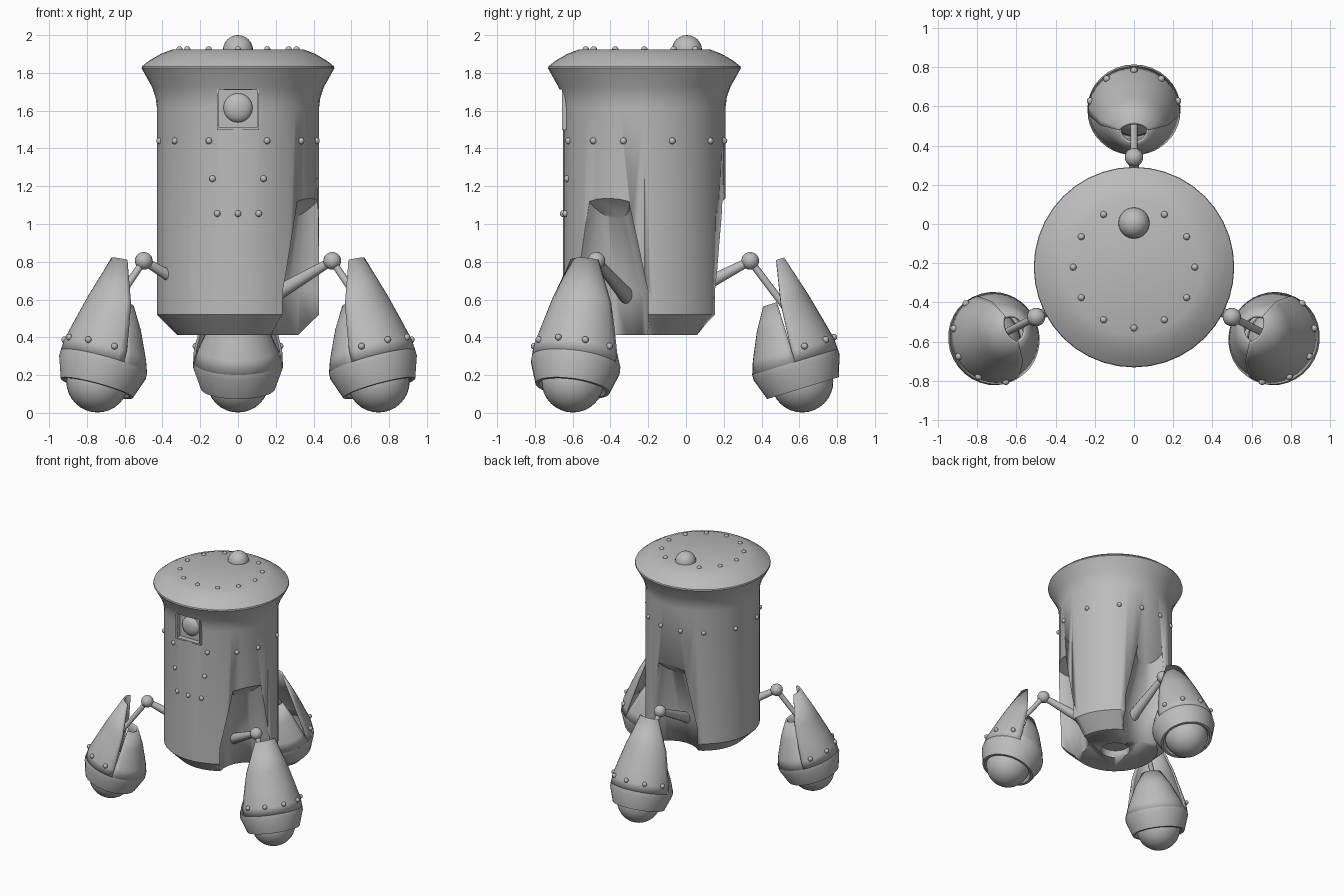
import bpy, bmesh, math
from mathutils import Vector, Matrix

if "Cube" in bpy.data.objects:
    bpy.data.objects.remove(bpy.data.objects["Cube"])

CY = -0.22                                   # body axis lies at y = CY
LEGS = {"rear": 90, "right": -27, "left": 207}
metal = bpy.data.materials.new("grey metal")
metal.diffuse_color = (0.5, 0.5, 0.5, 1)
metal.use_nodes = True
metal.node_tree.nodes["Principled BSDF"].inputs["Base Color"].default_value = metal.diffuse_color


def finish(name, bm, smooth=35):
    bmesh.ops.recalc_face_normals(bm, faces=bm.faces)
    me = bpy.data.meshes.new(name)
    bm.to_mesh(me)
    bm.free()
    ob = bpy.data.objects.new(name, me)
    bpy.context.collection.objects.link(ob)
    me.materials.append(metal)
    if smooth:
        bpy.ops.object.select_all(action='DESELECT')
        ob.select_set(True)
        bpy.context.view_layer.objects.active = ob
        bpy.ops.object.shade_smooth_by_angle(angle=math.radians(smooth))
    return ob


def revolve(bm, profile, n=40, a0=0, a1=360, caps=True):
    """Sweep (radius, height) points around z between two angles."""
    full = a1 - a0 == 360
    rings = []
    for r, z in profile:
        k = n if full else n + 1
        rings.append([bm.verts.new((r * math.cos(t), r * math.sin(t), z)) for t in
                      (math.radians(a0 + (a1 - a0) * i / n) for i in range(k))])
    for lo, hi in zip(rings, rings[1:]):
        k = len(lo)
        for i in range(k if full else k - 1):
            j = (i + 1) % k
            bm.faces.new((lo[i], lo[j], hi[j], hi[i]))
    if full and caps:
        bm.faces.new(rings[0][::-1])
        bm.faces.new(rings[-1])
    return rings


def ball(name, pos, r, scale=(1, 1, 1), seg=24):
    bm = bmesh.new()
    bmesh.ops.create_uvsphere(bm, u_segments=seg, v_segments=seg // 2, radius=r)
    bmesh.ops.scale(bm, vec=scale, verts=bm.verts)
    bmesh.ops.translate(bm, vec=pos, verts=bm.verts)
    return finish(name, bm)


def rivets(name, points):
    bm = bmesh.new()
    for p in points:
        bmesh.ops.create_uvsphere(bm, u_segments=10, v_segments=6, radius=0.018,
                                  matrix=Matrix.Translation(p))
    return finish(name, bm)


def rod(name, a, b, r1, r2):
    a, b = Vector(a), Vector(b)
    bm = bmesh.new()
    rot = (b - a).to_track_quat('Z', 'Y').to_matrix().to_4x4()
    bmesh.ops.create_cone(bm, cap_ends=True, segments=16, radius1=r1, radius2=r2,
                          depth=(b - a).length,
                          matrix=Matrix.Translation((a + b) / 2) @ rot)
    return finish(name, bm)


def box(name, lo, hi):
    bm = bmesh.new()
    bmesh.ops.create_cube(bm, size=1)
    lo, hi = Vector(lo), Vector(hi)
    bmesh.ops.scale(bm, vec=hi - lo, verts=bm.verts)
    bmesh.ops.translate(bm, vec=(lo + hi) / 2, verts=bm.verts)
    return finish(name, bm, 0)


def cut(ob, cutter):
    m = ob.modifiers.new("cut", 'BOOLEAN')
    m.operation, m.object, m.solver = 'DIFFERENCE', cutter, 'EXACT'
    bpy.ops.object.select_all(action='DESELECT')
    bpy.context.view_layer.objects.active = ob
    ob.select_set(True)
    bpy.ops.object.modifier_apply(modifier=m.name)
    bpy.data.objects.remove(cutter)


def around(deg):
    """Frame whose x axis points outward from the body axis."""
    return Matrix.Translation((0, CY, 0)) @ Matrix.Rotation(math.radians(deg), 4, 'Z')


def skin(deg, z, r=0.43):
    return around(deg) @ Vector((r, 0, z))


# Body shell with flared lip and chamfered foot
bm = bmesh.new()
revolve(bm, [(0.32, 0.412), (0.43, 0.52), (0.43, 1.62), (0.436, 1.67), (0.455, 1.725),
             (0.511, 1.825), (0.508, 1.835), (0.47, 1.865), (0.41, 1.9), (0.345, 1.925)], 40)
bmesh.ops.translate(bm, vec=(0, CY, 0), verts=bm.verts)
body = finish("body", bm, 30)

# Leg bays: tapered pockets with a sloping roof
for deg in LEGS.values():
    bm = bmesh.new()
    rings = revolve(bm, [(0.225, 0.3), (0.222, 0.65), (0.122, 1.03)], 24)
    for v in rings[-1]:
        v.co.z += max(0, v.co.x + 0.122) * 0.95
    bmesh.ops.translate(bm, vec=(0.44, 0, 0), verts=bm.verts)
    bm.transform(around(deg))
    cut(body, finish("bay_cutter", bm))

# Round recess in the underside
bm = bmesh.new()
revolve(bm, [(0.11, 0.3), (0.11, 0.47)], 24)
bmesh.ops.translate(bm, vec=(0, CY, 0), verts=bm.verts)
cut(body, finish("hole_cutter", bm))

# Eye: square recess, thin frame and shallow lens
cut(body, box("eye_cutter", (-0.102, -0.8, 1.508), (0.102, -0.615, 1.712)))
frame = box("eye_frame", (-0.112, -0.656, 1.498), (0.112, -0.61, 1.722))
cut(frame, box("frame_cutter", (-0.1, -0.8, 1.51), (0.1, -0.5, 1.71)))
ball("eye_lens", (0, -0.615, 1.615), 0.077, (1, 0.5, 1))

# Body rivets
pts = [skin(a, 1.44) for d in (-69, -39, -15, 20, 54, 78) for a in (d, 180 - d)]
for x, z in ((-0.135, 1.24), (0.135, 1.24), (-0.11, 1.055), (0, 1.055), (0.11, 1.055)):
    pts.append(Vector((x, CY - math.sqrt(0.43 ** 2 - x * x), z)))
rivets("body_rivets", pts)
rivets("lid_rivets", [skin(a, 1.923, 0.31) for a in range(0, 360, 30) if a != 90])
ball("lid_knob", (0, 0.005, 1.92), 0.08)

# Legs: arm, joint, and a tilted pod with a ball foot
TILT = Matrix.Rotation(math.radians(-17), 4, 'Y')
for side, deg in LEGS.items():
    base = around(deg)
    pod = base @ Matrix.Translation((0.797, 0, 0.27)) @ TILT

    ball(side + "_joint", base @ Vector((0.56, 0, 0.805)), 0.047, seg=20)
    ball(side + "_arm_end", base @ Vector((0.15, 0, 0.59)), 0.045, seg=16)
    rod(side + "_upper_arm", base @ Vector((0.15, 0, 0.59)),
        base @ Vector((0.56, 0, 0.805)), 0.045, 0.022)
    rod(side + "_lower_arm", base @ Vector((0.56, 0, 0.805)),
        base @ Vector((0.79, 0, 0.5)), 0.019, 0.019)
    ball(side + "_foot_ball", base @ Vector((0.835, 0, 0.167)), 0.165, seg=32)

    # Lower band, closed over the foot
    bm = bmesh.new()
    revolve(bm, [(0.15, -0.11), (0.18, -0.145), (0.198, -0.145), (0.238, -0.03),
                 (0.237, 0.0)], 32, caps=False)
    bm.transform(pod)
    finish(side + "_pod_band", bm, 25)

    # Tall outer half shell, its edge drifting outward towards the tip
    bm = bmesh.new()
    rings = revolve(bm, [(0.237, 0.0), (0.234, 0.06), (0.206, 0.18), (0.172, 0.32),
                         (0.107, 0.545)], 20, -90, 90)
    for ring, off in zip(rings, (0, 0, 0.008, 0.02, 0.065)):
        r = ring[10].co.x
        lim = math.acos(off / r)
        for i, v in enumerate(ring):
            t = lim * (i - 10) / 10
            v.co.x, v.co.y = r * math.cos(t), r * math.sin(t)
    bm.transform(pod)
    shell = finish(side + "_pod_outer_shell", bm)

    # Short inner half shell
    bm = bmesh.new()
    revolve(bm, [(0.237, 0.0), (0.212, 0.07), (0.145, 0.215), (0.075, 0.33)], 20, 90, 270)
    bm.transform(pod)
    inner = finish(side + "_pod_inner_shell", bm)
    for ob in (shell, inner):
        m = ob.modifiers.new("thickness", 'SOLIDIFY')
        m.thickness, m.offset = 0.014, -1

    rivets(side + "_pod_rivets",
           [pod @ Vector((0.235 * math.cos(math.radians(a)),
                          0.235 * math.sin(math.radians(a)), 0.065))
            for a in (-72, -36, 0, 36, 72)])
